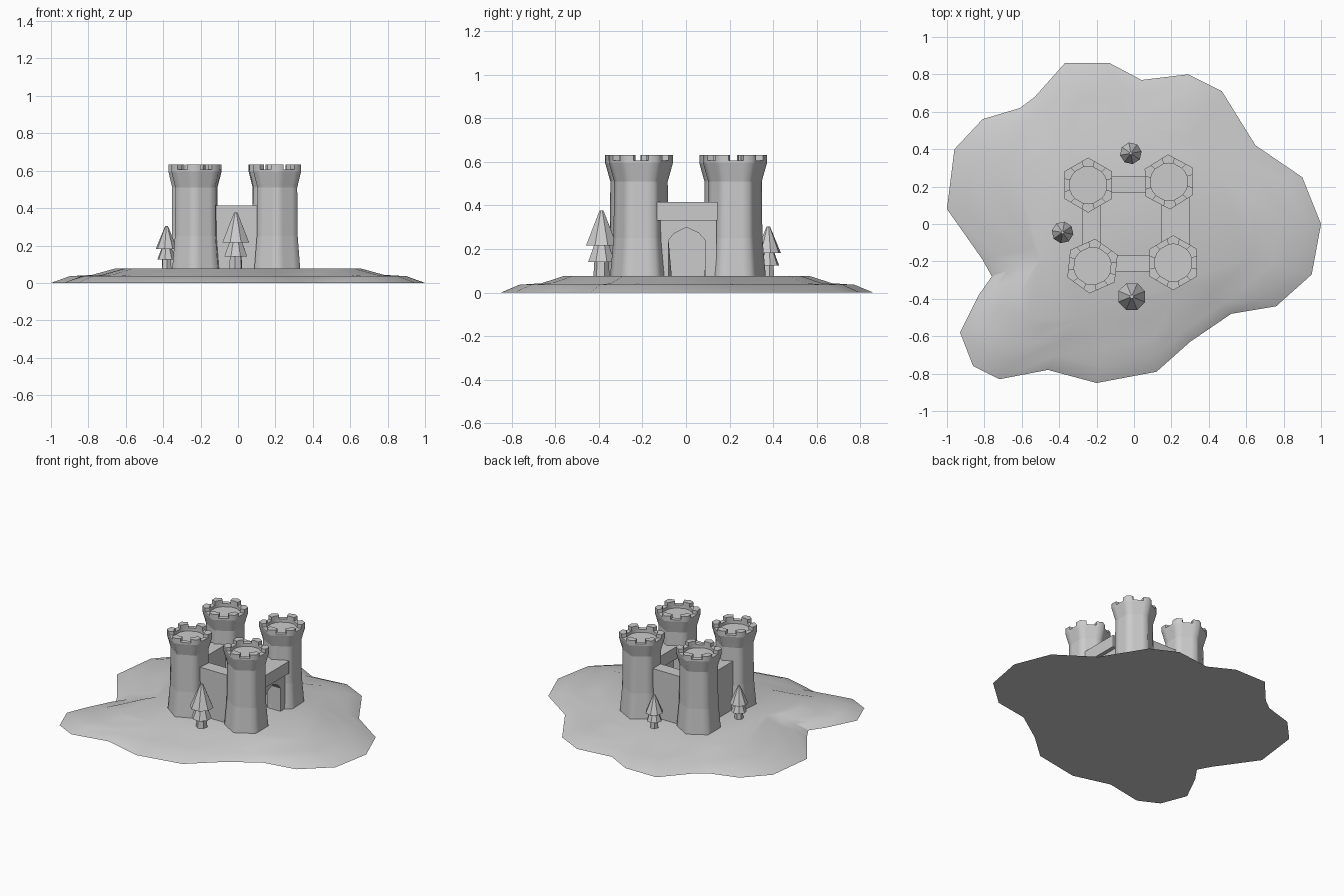
import bpy, bmesh, math
from mathutils import Vector

if "Cube" in bpy.data.objects:
    bpy.data.objects.remove(bpy.data.objects["Cube"])

grey = bpy.data.materials.new("plain_grey")
grey.use_nodes = True
grey.diffuse_color = (0.6, 0.6, 0.6, 1)
grey.node_tree.nodes["Principled BSDF"].inputs["Base Color"].default_value = (0.6, 0.6, 0.6, 1)

GROUND = 0.076


def finish(bm, name, angle=30, location=(0, 0, 0), turn=0, size=1):
    bmesh.ops.recalc_face_normals(bm, faces=bm.faces)
    mesh = bpy.data.meshes.new(name)
    bm.to_mesh(mesh)
    bm.free()
    mesh.materials.append(grey)
    obj = bpy.data.objects.new(name, mesh)
    bpy.context.collection.objects.link(obj)
    obj.location = location
    obj.rotation_euler.z = math.radians(turn)
    obj.scale = (size, size, size)
    bpy.ops.object.select_all(action='DESELECT')
    obj.select_set(True)
    bpy.context.view_layer.objects.active = obj
    bpy.ops.object.shade_smooth_by_angle(angle=math.radians(angle))
    return obj


def loft(bm, rings):
    """Skin a stack of equal rings and cap both ends; returns the bands of faces."""
    loops = [[bm.verts.new(p) for p in ring] for ring in rings]
    bands = []
    for a, b in zip(loops, loops[1:]):
        n = len(a)
        bands.append([bm.faces.new((a[i], a[(i + 1) % n], b[(i + 1) % n], b[i])) for i in range(n)])
    bm.faces.new(loops[0][::-1])
    bm.faces.new(loops[-1])
    return bands


def circle(n, r, z):
    return [(r * math.cos(math.tau * i / n), r * math.sin(math.tau * i / n), z) for i in range(n)]


def box(name, x0, x1, y0, y1, z0, z1):
    bm = bmesh.new()
    loft(bm, [[(x0, y0, z), (x1, y0, z), (x1, y1, z), (x0, y1, z)] for z in (z0, z1)])
    return finish(bm, name)


# Island: one shoreline shrunk into terraces
shore = [(-.37, .86), (-.13, .86), (.04, .77), (.29, .80), (.47, .71), (.65, .42), (.90, .25),
         (1, 0), (.95, -.27), (.76, -.44), (.52, -.48), (.30, -.63), (.12, -.79), (-.20, -.85),
         (-.46, -.78), (-.72, -.83), (-.86, -.76), (-.93, -.58), (-.83, -.38), (-.76, -.28),
         (-.81, -.19), (-1, .08), (-.96, .40), (-.81, .56), (-.61, .62), (-.53, .68)][::-1]
bm = bmesh.new()
loft(bm, [[(x * s, y * s, z) for x, y in shore]
          for s, z in ((1, 0), (.9, .036), (.78, .043), (.66, GROUND))])
finish(bm, "island")


# Towers: flared hexagons with a merlon wrapped round each corner
def hexagon(r, z):
    corners = [Vector((r * math.cos(a), r * math.sin(a), z))
               for a in (math.radians(30 + 60 * k) for k in range(6))]
    return [corners[k].lerp(corners[(k + 1) % 6], f) for k in range(6) for f in (0, .27, .73)]


def inner_ring(r, z):
    return [Vector((p.x, p.y, 0)).normalized() * r + Vector((0, 0, z)) for p in hexagon(1, 0)]


def tower(name, x, y, turn):
    bm = bmesh.new()
    body = [(.142, .07), (.126, .25), (.123, .51), (.147, .595), (.147, .607)]
    bands = loft(bm, [hexagon(r, z) for r, z in body] + [inner_ring(.1, .607), inner_ring(.1, .585)])
    rim = bands[len(body) - 1]
    merlons = [f for i, f in enumerate(rim) if i % 3 != 1]
    raised = bmesh.ops.extrude_face_region(bm, geom=merlons)["geom"]
    bmesh.ops.delete(bm, geom=merlons, context='FACES_ONLY')
    bmesh.ops.translate(bm, vec=(0, 0, .025),
                        verts=[g for g in raised if isinstance(g, bmesh.types.BMVert)])
    # Keep the horizontal bands crisp while the sides stay soft
    for e in bm.edges:
        e.smooth = abs(e.verts[0].co.z - e.verts[1].co.z) > .001
    finish(bm, name, 65, (x, y, 0), turn)


tower("front_left_tower", .21, -.207, 0)
tower("front_right_tower", -.222, -.225, -6)
tower("back_left_tower", .187, .225, 2)
tower("back_right_tower", -.245, .208, 0)

# Curtain walls
TOP = .415
box("front_wall", -.2, .2, -.255, -.165, .07, TOP)
box("back_wall", -.2, .2, .168, .255, .07, TOP)
box("side_wall", -.275, -.18, -.2, .2, .07, TOP)

# Gatehouse: wall with a pointed arch, and the heavy slab above it
arch = [(-.14, .07), (-.08, .07), (-.08, .24), (-.055, .272), (.003, .3), (.06, .272),
        (.088, .24), (.088, .07), (.14, .07), (.14, .35), (-.14, .35)]
bm = bmesh.new()
loft(bm, [[(x, y, z) for y, z in arch] for x in (.17, .27)])
finish(bm, "gate_wall")
box("gate_slab", .147, .297, -.14, .145, .33, TOP)


# Trees: trunk and two tapered tiers
def tree(name, x, y, size, turn):
    tiers = {"trunk": (.038, .032, -.01, .09), "lower_tier": (.066, .03, .065, .16),
             "upper_tier": (.077, .01, .14, .3)}
    for part, (r0, r1, z0, z1) in tiers.items():
        bm = bmesh.new()
        n = 6 if part == "trunk" else 8
        loft(bm, [circle(n, r0, z0), circle(n, r1, z1)])
        finish(bm, name + "_" + part, 30, (x, y, GROUND), turn, size)


tree("front_tree", -.012, -.388, 1, 22)
tree("back_tree", -.017, .378, .76, 10)
tree("side_tree", -.382, -.045, .76, 35)
